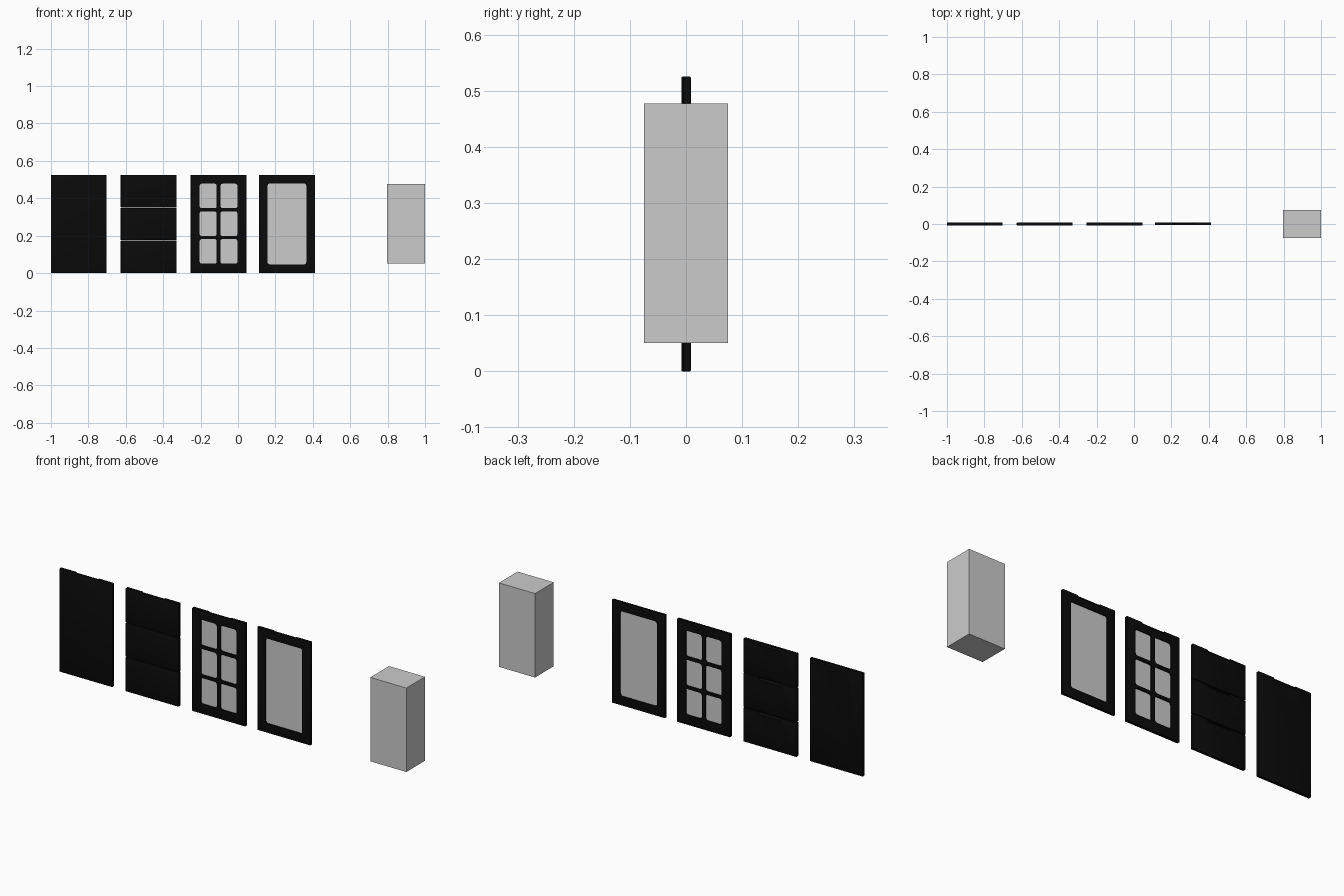
import bpy, bmesh
from math import radians
from mathutils import Matrix, Vector

if "Cube" in bpy.data.objects:
    bpy.data.objects.remove(bpy.data.objects["Cube"])

H, W = 0.525, 0.298          # panel height and width
Y0, Y1 = -0.0078, 0.0075     # panel front and back


def material(name, rgb):
    m = bpy.data.materials.new(name)
    m.diffuse_color = (*rgb, 1)
    m.use_nodes = True
    m.node_tree.nodes["Principled BSDF"].inputs["Base Color"].default_value = m.diffuse_color
    return m


black = material("black_paint", (0.003, 0.003, 0.003))
white = material("pale_glass", (1, 1, 1))


def add_box(bm, x, y, z):
    size = Vector((x[1] - x[0], y[1] - y[0], z[1] - z[0]))
    mid = Vector((sum(x) / 2, sum(y) / 2, sum(z) / 2))
    mat = Matrix.Translation(mid) @ Matrix.Diagonal((*size, 1))
    return bmesh.ops.create_cube(bm, size=1, matrix=mat)["verts"]


def finish(bm, name, mat=None):
    bmesh.ops.recalc_face_normals(bm, faces=bm.faces)
    me = bpy.data.meshes.new(name)
    bm.to_mesh(me)
    bm.free()
    ob = bpy.data.objects.new(name, me)
    bpy.context.collection.objects.link(ob)
    if mat:
        me.materials.append(mat)
    return ob


def panel(name, x, z, openings=(), y=(Y0, Y1)):
    # board with slightly softened edges
    bm = bmesh.new()
    add_box(bm, x, y, z)
    bmesh.ops.bevel(bm, geom=bm.edges[:], offset=0.0015, segments=2,
                    profile=0.5, affect='EDGES')
    ob = finish(bm, name, black)

    # cutter: finger pull behind the top edge, plus rounded window openings
    bm = bmesh.new()
    mid, half = sum(x) / 2, 0.063
    ym = (y[0] + y[1]) / 2
    prof = [(ym, z[1] + 0.01), (ym, z[1] - 0.004),
            (y[1] + 0.004, z[1] - 0.016), (y[1] + 0.004, z[1] + 0.01)]
    face = bm.faces.new([bm.verts.new((mid - half, a, b)) for a, b in prof])
    out = bmesh.ops.extrude_face_region(bm, geom=[face])["geom"]
    bmesh.ops.translate(bm, vec=(2 * half, 0, 0),
                        verts=[v for v in out if isinstance(v, bmesh.types.BMVert)])
    for ox, oz in openings:
        verts = add_box(bm, ox, (-0.05, 0.05), oz)
        edges = {e for v in verts for e in v.link_edges
                 if abs(e.verts[0].co.y - e.verts[1].co.y) > 0.05}
        bmesh.ops.bevel(bm, geom=list(edges), offset=0.012, segments=5,
                        profile=0.5, affect='EDGES')
    cutter = finish(bm, name + "_cutter")
    cutter.hide_render = True
    mod = ob.modifiers.new("cut", 'BOOLEAN')
    mod.operation, mod.object, mod.solver = 'DIFFERENCE', cutter, 'EXACT'
    bpy.ops.object.select_all(action='DESELECT')
    ob.select_set(True)
    bpy.context.view_layer.objects.active = ob
    bpy.ops.object.modifier_apply(modifier="cut")
    bpy.data.objects.remove(cutter)
    bpy.ops.object.shade_smooth_by_angle(angle=radians(30))

    # thin pane filling the openings
    if openings:
        bm = bmesh.new()
        xs = [v for o in openings for v in o[0]]
        zs = [v for o in openings for v in o[1]]
        add_box(bm, (min(xs) - 0.005, max(xs) + 0.005), (ym - 0.0015, ym + 0.0015),
                (min(zs) - 0.005, max(zs) + 0.005))
        finish(bm, name + "_glass", white)


# plain door
panel("plain_door", (-1.0, -1.0 + W), (0, H))

# three stacked drawer fronts
x = -0.627
for i in range(3):
    lo = 0 if i == 0 else i * H / 3 + 0.0013
    hi = H if i == 2 else (i + 1) * H / 3 - 0.0013
    panel(f"drawer_front_{i + 1}", (x, x + W), (lo, hi))

# six-light window door
x = -0.253
cols = [(x + 0.048, x + 0.139), (x + 0.159, x + 0.25)]
rows = [(0.05, 0.182), (0.198, 0.33), (0.347, 0.478)]
panel("lattice_door", (x, x + W), (0, H), [(c, r) for c in cols for r in rows])

# single-pane door
x = 0.113
panel("glazed_door", (x, x + W), (0, H), [((x + 0.045, x + 0.252), (0.047, 0.479))],
      y=(-0.005, 0.0085))

# cabinet body
bm = bmesh.new()
add_box(bm, (0.797, 1.0), (-0.075, 0.075), (0.05, 0.477))
finish(bm, "cabinet_body")
